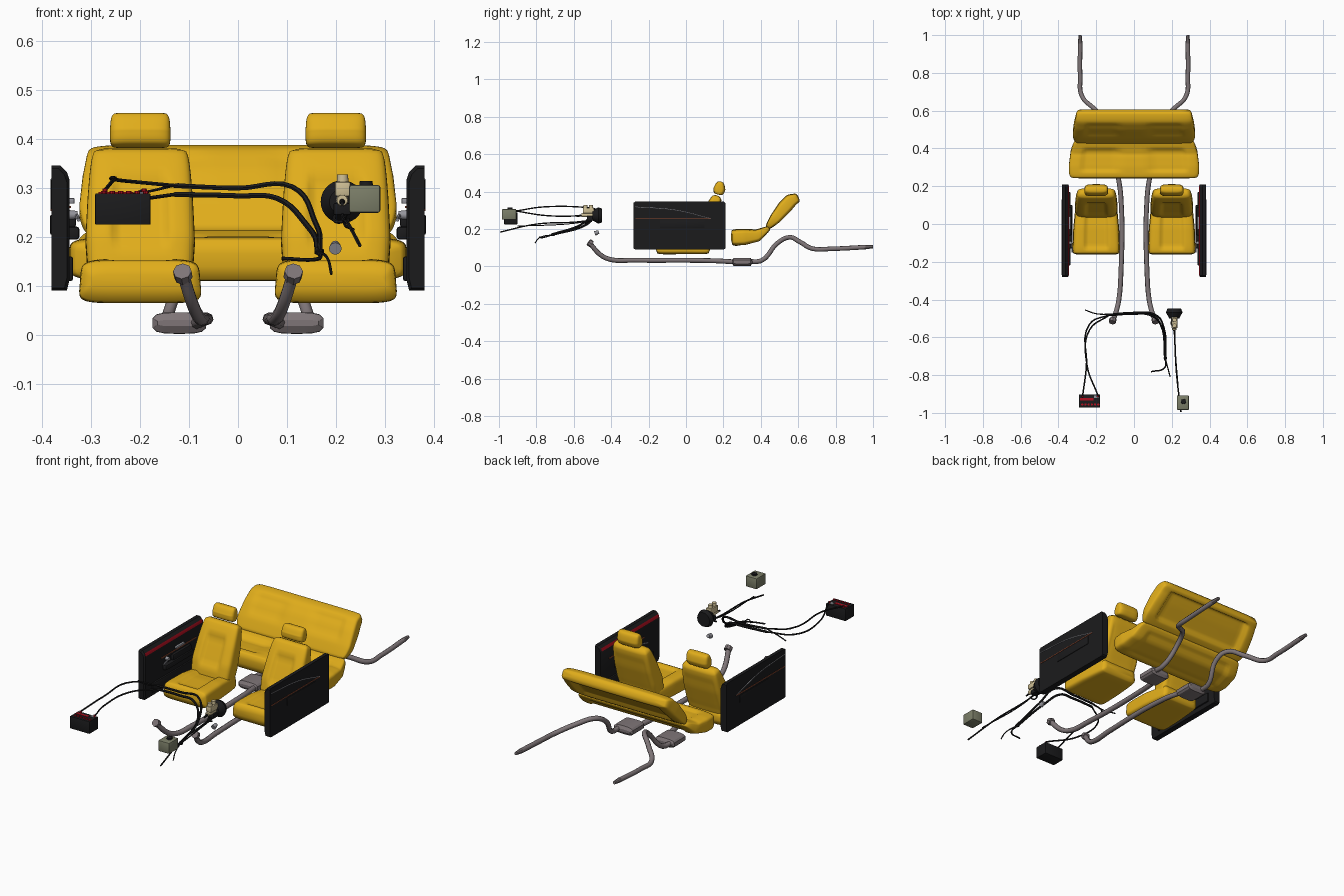
import bpy, bmesh, math
from mathutils import Vector

if "Cube" in bpy.data.objects:
    bpy.data.objects.remove(bpy.data.objects["Cube"])


def mat(name, r, g, b):
    m = bpy.data.materials.new(name)
    m.diffuse_color = (r, g, b, 1)
    m.use_nodes = True
    m.node_tree.nodes["Principled BSDF"].inputs["Base Color"].default_value = m.diffuse_color
    return m


YELLOW = mat("seat_yellow", 0.75, 0.42, 0.011)
BLACK = mat("black_plastic", 0.011, 0.011, 0.012)
PIPE = mat("exhaust_grey", 0.21, 0.178, 0.185)
RED = mat("red", 0.45, 0.005, 0.015)
BEIGE = mat("beige", 0.62, 0.52, 0.3)
TANK = mat("tank_green_grey", 0.2, 0.21, 0.14)
STEEL = mat("steel", 0.3, 0.3, 0.33)
ORANGE = mat("dull_orange", 0.3, 0.07, 0.03)


def shade(ob, angle):
    bpy.ops.object.select_all(action='DESELECT')
    ob.select_set(True)
    bpy.context.view_layer.objects.active = ob
    if ob.type == 'CURVE':
        bpy.ops.object.convert(target='MESH')
    bpy.ops.object.shade_smooth_by_angle(angle=math.radians(angle))


def finish(name, bm, mats, angle=35):
    bmesh.ops.recalc_face_normals(bm, faces=bm.faces)
    me = bpy.data.meshes.new(name)
    bm.to_mesh(me)
    bm.free()
    ob = bpy.data.objects.new(name, me)
    bpy.context.collection.objects.link(ob)
    for m in mats:
        me.materials.append(m)
    shade(ob, angle)
    return ob


def box(name, centre, size, m, bevel=0.0):
    bm = bmesh.new()
    bmesh.ops.create_cube(bm, size=1)
    for v in bm.verts:
        v.co = [c + a * d for c, a, d in zip(centre, v.co, size)]
    if bevel:
        bmesh.ops.bevel(bm, geom=bm.edges[:], offset=bevel, segments=2, affect='EDGES', profile=0.5)
    return finish(name, bm, [m])


def cyl(name, p, axis, r1, r2, m, n=16):
    """Cone or cylinder from p along axis."""
    p, axis = Vector(p), Vector(axis)
    bm = bmesh.new()
    bmesh.ops.create_cone(bm, cap_ends=True, segments=n, radius1=r1, radius2=r2, depth=axis.length)
    rot = axis.to_track_quat('Z', 'Y')
    for v in bm.verts:
        v.co = rot @ v.co + p + axis / 2
    return finish(name, bm, [m])


def tube(name, pts, r, m=BLACK, res=1):
    cu = bpy.data.curves.new(name, 'CURVE')
    cu.dimensions = '3D'
    cu.bevel_depth, cu.bevel_resolution, cu.resolution_u = r, res, 6
    cu.use_fill_caps = True
    sp = cu.splines.new('BEZIER')
    sp.bezier_points.add(len(pts) - 1)
    for b, p in zip(sp.bezier_points, pts):
        b.co = p
        b.handle_left_type = b.handle_right_type = 'AUTO'
    ob = bpy.data.objects.new(name, cu)
    bpy.context.collection.objects.link(ob)
    cu.materials.append(m)
    shade(ob, 50)


def step(a, b, t):
    t = min(1, max(0, (t - a) / (b - a)))
    return t * t * (3 - 2 * t)


def window(lo, hi, t, soft=.04):
    return step(lo - soft, lo + soft, t) * (1 - step(hi - soft, hi + soft, t))


def pad(name, cx, keys, e=4, dip=0, band=(-1, .5), span=(.25, .75), hollow=0, p=8, taper=0, m=YELLOW, n=64, rings=22):
    """Rounded pad swept along keys (y, z, half width, half thickness), front panel sunk by dip."""
    def at(t):
        f = min(t * (len(keys) - 1), len(keys) - 1.0001)
        i = int(f)
        return [a + (b - a) * (f - i) for a, b in zip(keys[i], keys[i + 1])]
    bm = bmesh.new()
    loops = []
    for i in range(rings + 1):
        t = .5 * i / rings + .25 * (1 - math.cos(math.pi * i / rings))
        y, z, w, h = at(t)
        a, b = at(max(0, t - .1)), at(min(1, t + .1))
        d = Vector((0, b[0] - a[0], b[1] - a[1])).normalized()
        up = Vector((0, -d.z, d.y))
        k = max(.3, (1 - abs(2 * t - 1) ** p) ** (1 / p))
        w, h = w * (.72 + .28 * k), h * k
        loop = []
        for j in range(n):
            an = 2 * math.pi * (j + .5) / n
            u = math.cos(an)
            g = math.copysign((1 - abs(u) ** e) ** (1 / e), math.sin(an))
            v = g * h
            if g > 0:
                v -= dip * window(*band, abs(u)) * window(*span, t)
            else:
                v += hollow * window(-1, .8, abs(u)) * window(.2, .85, t)
            loop.append(bm.verts.new(Vector((cx + u * w * (1 - taper * g), y, z)) + up * v))
        loops.append(loop)
    for r, q in zip(loops, loops[1:]):
        for j in range(n):
            bm.faces.new((r[j], r[(j + 1) % n], q[(j + 1) % n], q[j]))
    bm.faces.new(loops[0])
    bm.faces.new(loops[-1])
    finish(name, bm, [m], 80 if n > 16 else 30)


for s, side in ((-1, "left"), (1, "right")):
    # front seats
    pad(side + "_seat_cushion", s * .2, [(-.162, .109, .125, .045), (-.02, .110, .120, .045), (.13, .103, .105, .038)],
        6, .012, span=(.12, .85), taper=.03)
    pad(side + "_seat_backrest", s * .2, [(.068, .095, .106, .045), (.096, .19, .112, .050), (.128, .27, .108, .045),
                                          (.168, .378, .100, .030)], 5, .012, span=(.28, .78), hollow=.003, p=6)
    pad(side + "_headrest", s * .2, [(.172, .384, .062, .027), (.179, .415, .062, .032), (.184, .453, .060, .020)],
        4, p=4)

    # door panel: extruded profile with a red upper inner edge
    prof = [(.381, .09), (.350, .09), (.345, .11), (.345, .318), (.350, .333), (.363, .346), (.381, .346)]
    bm = bmesh.new()
    ends = []
    for y, k, dz in ((-.28, .005, .006), (-.272, 0, 0), (-.16, 0, 0), (.202, 0, 0), (.21, .002, .006)):
        ends.append([bm.verts.new((s * min(.381, x + k), y, z + (dz if z < .2 else -dz))) for x, z in prof])
    for n, (a, b) in enumerate(zip(ends, ends[1:])):
        for i in range(len(prof)):
            j = (i + 1) % len(prof)
            bm.faces.new((a[i], a[j], b[j], b[i])).material_index = int(i == 3 and n in (1, 2))
    bm.faces.new(ends[0])
    bm.faces.new(ends[-1])
    finish(side + "_door_panel", bm, [BLACK, RED], 25)

    # door fittings
    box(side + "_armrest", (s * .337, -.015, .208), (.025, .23, .027), BLACK, .006)
    box(side + "_armrest_pull", (s * .34, .015, .235), (.018, .15, .03), BLACK, .005)
    box(side + "_door_pocket", (s * .348, -.025, .135), (.022, .39, .05), BLACK, .005)
    box(side + "_inner_trim", (s * .345, 0, .261), (.006, .29, .004), ORANGE)
    box(side + "_outer_trim", (s * .381, -.07, .255), (.004, .4, .004), ORANGE)
    box(side + "_outer_recess_frame", (s * .381, -.02, .225), (.006, .24, .04), BLACK, .002)
    box(side + "_door_handle", (s * .34, .005, .274), (.012, .07, .012), STEEL, .003)
    tube(side + "_outer_line", [(s * .381, -.27, .318), (s * .381, -.05, .30), (s * .381, .13, .256)], .002, STEEL)
    cyl(side + "_window_crank_hub", (s * .346, -.1, .245), (-s * .018, 0, 0), .01, .008, STEEL, 12)
    tube(side + "_window_crank", [(s * .33, -.1, .245), (s * .326, -.15, .235)], .004, STEEL)

    # exhaust: front pipe, muffler, tail pipe
    tube(side + "_front_pipe", [(s * x, y, z) for x, y, z in (
        (.113, -.515, .125), (.092, -.455, .06), (.08, -.4, .036), (.07, -.28, .033), (.07, .15, .03),
        (.085, .26, .024))], .013, PIPE, 2)
    cyl(side + "_pipe_flange", (s * .112, -.503, .118), (s * .002, -.018, .012), .019, .019, PIPE, 8)
    pad(side + "_muffler", s * .12, [(.245, .024, .056, .022), (.355, .024, .056, .022)], 3.5, m=PIPE, n=16, rings=8)
    tube(side + "_tail_pipe", [(s * x, y, z) for x, y, z in (
        (.15, .34, .025), (.146, .405, .032), (.125, .49, .125), (.145, .55, .155), (.21, .61, .13),
        (.277, .68, .094), (.285, .78, .094), (.285, .96, .103))], .0125, PIPE, 2)
    cyl(side + "_tail_tip", (s * .285, .955, .103), (0, .045, .002), .0125, .008, PIPE, 8)

# rear bench
pad("rear_bench_cushion", 0, [(.241, .153, .344, .045), (.31, .156, .345, .045), (.38, .164, .336, .034),
                              (.448, .208, .315, .012)], 7, .010, (.25, .8), (.2, .8), .008, n=88)
pad("rear_bench_backrest", 0, [(.433, .205, .315, .014), (.475, .252, .325, .031), (.525, .312, .318, .039),
                               (.560, .350, .31, .038), (.602, .370, .305, .024)], 7, .006, (.25, .8), (.33, .7),
    .020, n=88)

# battery with red caps
box("battery", (-.2355, -.937, .257), (.113, .07, .064), BLACK, .002)
for i in range(6):
    cyl("battery_cap", (-.274 + i * .017, -.955, .288), (0, 0, .006), .006, .006, RED, 10)
box("battery_label", (-.25, -.928, .29), (.07, .013, .003), RED)
box("battery_marker", (-.2, -.915, .29), (.024, .014, .003), STEEL)
for x in (-.272, -.192):
    cyl("battery_terminal", (x, -.912, .288), (0, 0, .011), .006, .005, RED, 10)

# fluid tank
box("fluid_tank", (.259, -.946, .278), (.064, .077, .057), TANK, .005)
cyl("tank_cap", (.262, -.94, .305), (0, 0, .009), .014, .013, BLACK)

# brake booster and master cylinder
cyl("booster_rear", (.213, -.448, .272), (0, -.02, 0), .036, .044, BLACK, 28)
cyl("booster_front", (.213, -.468, .272), (0, -.032, 0), .044, .026, BLACK, 28)
cyl("master_cylinder", (.213, -.495, .275), (0, -.065, 0), .013, .011, BEIGE)
cyl("master_nose", (.213, -.56, .272), (0, -.025, -.004), .006, .004, BLACK, 10)
box("brake_reservoir", (.214, -.522, .298), (.032, .06, .03), BEIGE, .004)
for y in (-.508, -.538):
    cyl("reservoir_cap", (.214, y, .311), (0, 0, .017), .012, .011, BEIGE)
box("booster_bracket", (.213, -.51, .257), (.036, .04, .025), BLACK, .004)
cyl("horn", (.199, -.466, .184), (0, -.022, -.008), .009, .013, STEEL, 12)

# wiring harness
tube("upper_harness", [(-.13, -.48, .305), (0, -.47, .30), (.11, -.48, .303), (.158, -.55, .23), (.168, -.72, .17)], .0055)
tube("lower_harness", [(-.13, -.482, .287), (0, -.475, .284), (.08, -.48, .279), (.14, -.53, .225), (.165, -.72, .167)], .006)
tube("harness_end_left", [(.166, -.71, .17), (.163, -.76, .155), (.09, -.782, .156)], .004)
tube("harness_end_right", [(.166, -.71, .17), (.185, -.785, .152), (.191, -.808, .124)], .003)
tube("harness_clip", [(.16, -.705, .172), (.172, -.712, .168)], .008)
tube("battery_cable_near", [(-.272, -.91, .296), (-.252, -.76, .318), (-.235, -.53, .315), (-.13, -.48, .305)], .004)
tube("battery_cable_far", [(-.19, -.91, .296), (-.25, -.74, .271), (-.235, -.56, .272), (-.13, -.482, .287)], .004)
tube("loose_lead", [(-.26, -.455, .285), (-.2, -.475, .29), (-.12, -.478, .308)], .003)

# hoses at the booster and tank
tube("tank_hose", [(.213, -.49, .25), (.215, -.58, .238), (.226, -.8, .226), (.249, -.995, .183)], .004)
tube("tank_lead", [(.222, -.49, .248), (.217, -.6, .23), (.236, -.9, .215)], .003)
tube("booster_hose", [(.205, -.5, .255), (.2, -.535, .232), (.228, -.54, .235)], .004)
